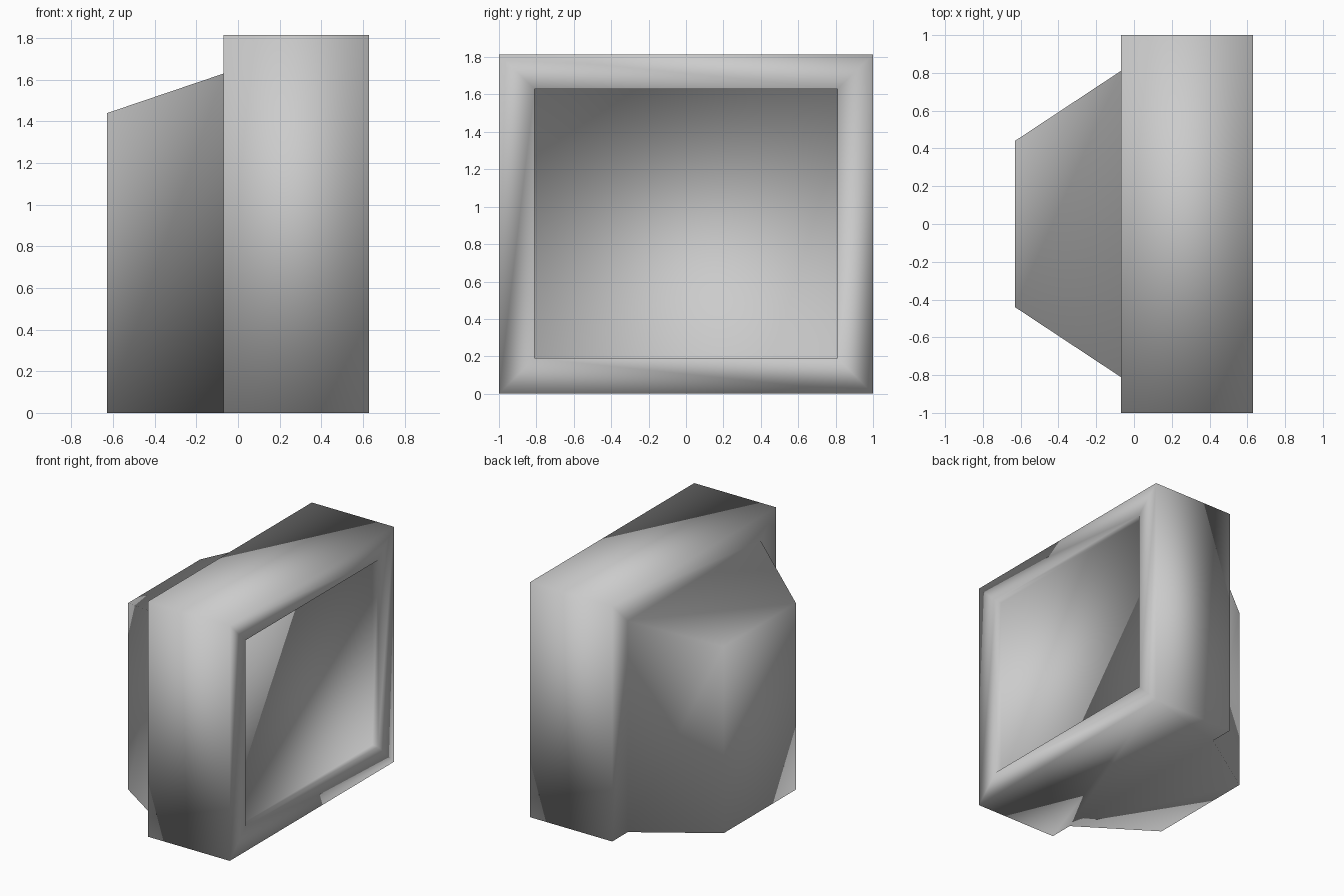
import bpy
import bmesh

cube = bpy.data.objects.get("Cube")
if cube:
    bpy.data.objects.remove(cube, do_unlink=True)

# Single grey plastic
grey = bpy.data.materials.new("grey_plastic")
grey.use_nodes = True
colour = (0.6, 0.6, 0.6, 1.0)
grey.diffuse_color = colour
grey.node_tree.nodes["Principled BSDF"].inputs["Base Color"].default_value = colour

bm = bmesh.new()


def ring(x, half_width, bottom, top):
    """Rectangular cross-section; first edge is the bottom one."""
    corners = ((-half_width, bottom), (half_width, bottom),
               (half_width, top), (-half_width, top))
    return [bm.verts.new((x, y, z)) for y, z in corners]


def bridge(a, b, edges=range(4)):
    for i in edges:
        j = (i + 1) % 4
        bm.faces.new((a[i], a[j], b[j], b[i]))


# Cross-sections from the recessed screen to the rear of the tube housing
screen = ring(0.58, 0.81, 0.19, 1.63)
opening = ring(0.63, 0.81, 0.19, 1.63)
bezel = ring(0.63, 1.0, 0.0, 1.815)
case_back = ring(-0.07, 1.0, 0.0, 1.815)
housing = ring(-0.07, 0.81, 0.0, 1.63)
rear = ring(-0.63, 0.44, 0.0, 1.44)

# Screen, recess walls and bezel
bm.faces.new(screen)
bridge(screen, opening)
bridge(opening, bezel)

# Cabinet sides, back rim and underside
bridge(bezel, case_back, range(1, 4))
bridge(case_back, housing, range(1, 4))
bm.faces.new((bezel[0], bezel[1], case_back[1], housing[1], housing[0], case_back[0]))

# Tapered tube housing behind
bridge(housing, rear)
bm.faces.new(rear)

bmesh.ops.recalc_face_normals(bm, faces=bm.faces)
for face in bm.faces:
    face.smooth = True

mesh = bpy.data.meshes.new("monitor_casing")
bm.to_mesh(mesh)
bm.free()
mesh.materials.append(grey)
casing = bpy.data.objects.new("monitor_casing", mesh)
bpy.context.collection.objects.link(casing)
